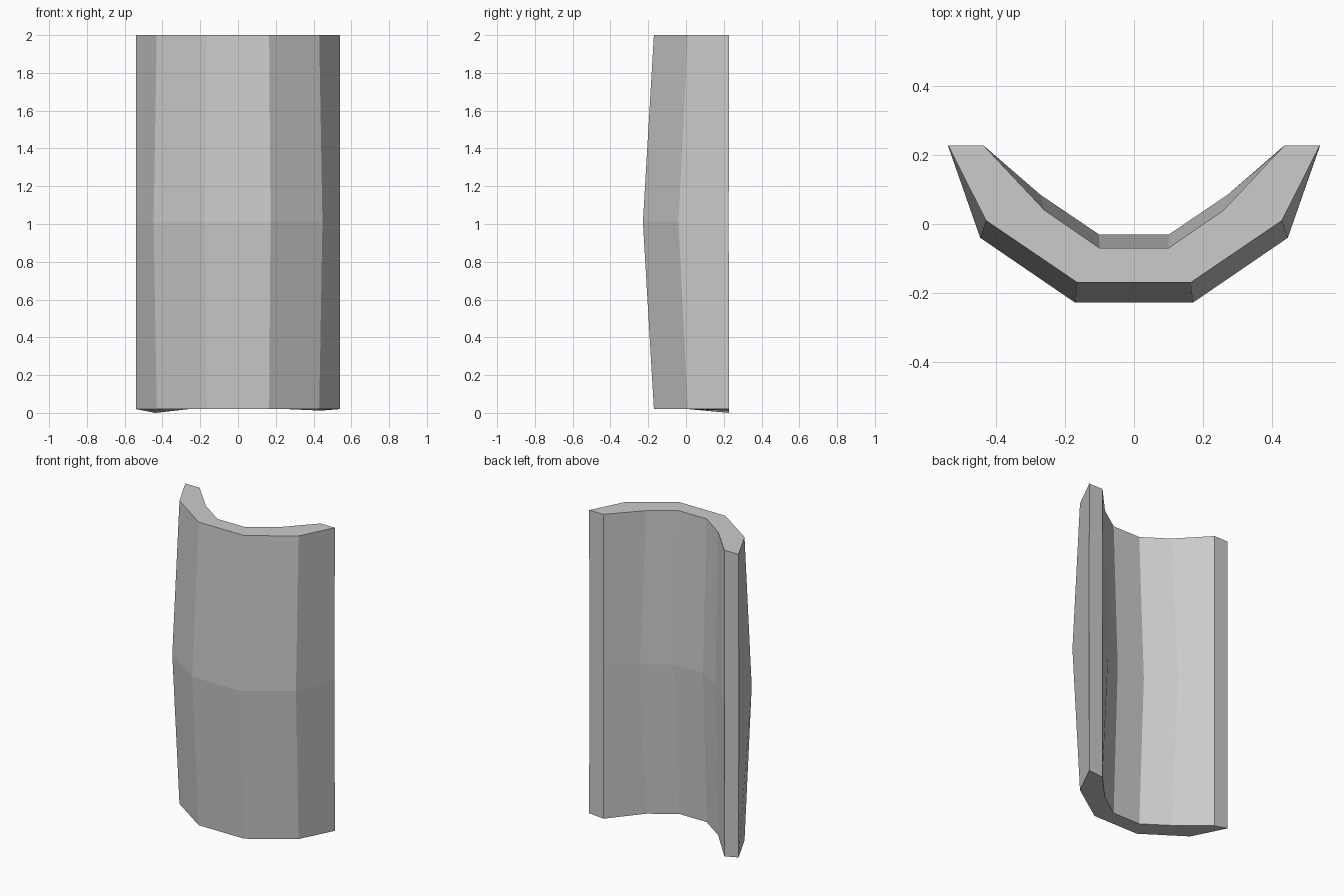
import bpy, bmesh

if "Cube" in bpy.data.objects:
    bpy.data.objects.remove(bpy.data.objects["Cube"])

# Right half of the curved cross-section: outer points from centre to tip, then inner back to centre
END = [(0.165, -0.17), (0.43, 0.01), (0.54, 0.228), (0.437, 0.228), (0.26, 0.04), (0.10, -0.07)]
MID = [(0.172, -0.228), (0.447, -0.04), (0.54, 0.226), (0.437, 0.226), (0.272, 0.085), (0.102, -0.03)]


def ring(bm, half, z):
    pts = half + [(-x, y) for x, y in reversed(half)]
    return [bm.verts.new((x, y, z)) for x, y in pts]


bm = bmesh.new()
rings = [ring(bm, END, 0.02), ring(bm, MID, 1.01), ring(bm, END, 2.0)]
n = len(rings[0])

# Bottom inner tips sag slightly
rings[0][3].co.z = 0.012
rings[0][n - 4].co.z = 0.0

# Walls between the three sections
for low, high in zip(rings, rings[1:]):
    for i in range(n):
        j = (i + 1) % n
        bm.faces.new((low[i], low[j], high[j], high[i]))

# Top and bottom caps, as quads joining outer to inner edge
for r in (rings[0], rings[-1]):
    for i in (0, 1):
        a, b = 5 - i, 4 - i
        bm.faces.new((r[i], r[i + 1], r[b], r[a]))
        bm.faces.new((r[n - 1 - i], r[n - 1 - a], r[n - 1 - b], r[n - 2 - i]))
    bm.faces.new((r[0], r[5], r[n - 6], r[n - 1]))

bmesh.ops.recalc_face_normals(bm, faces=bm.faces)
mesh = bpy.data.meshes.new("curved_shield")
bm.to_mesh(mesh)
bm.free()
bpy.context.collection.objects.link(bpy.data.objects.new("curved_shield", mesh))
